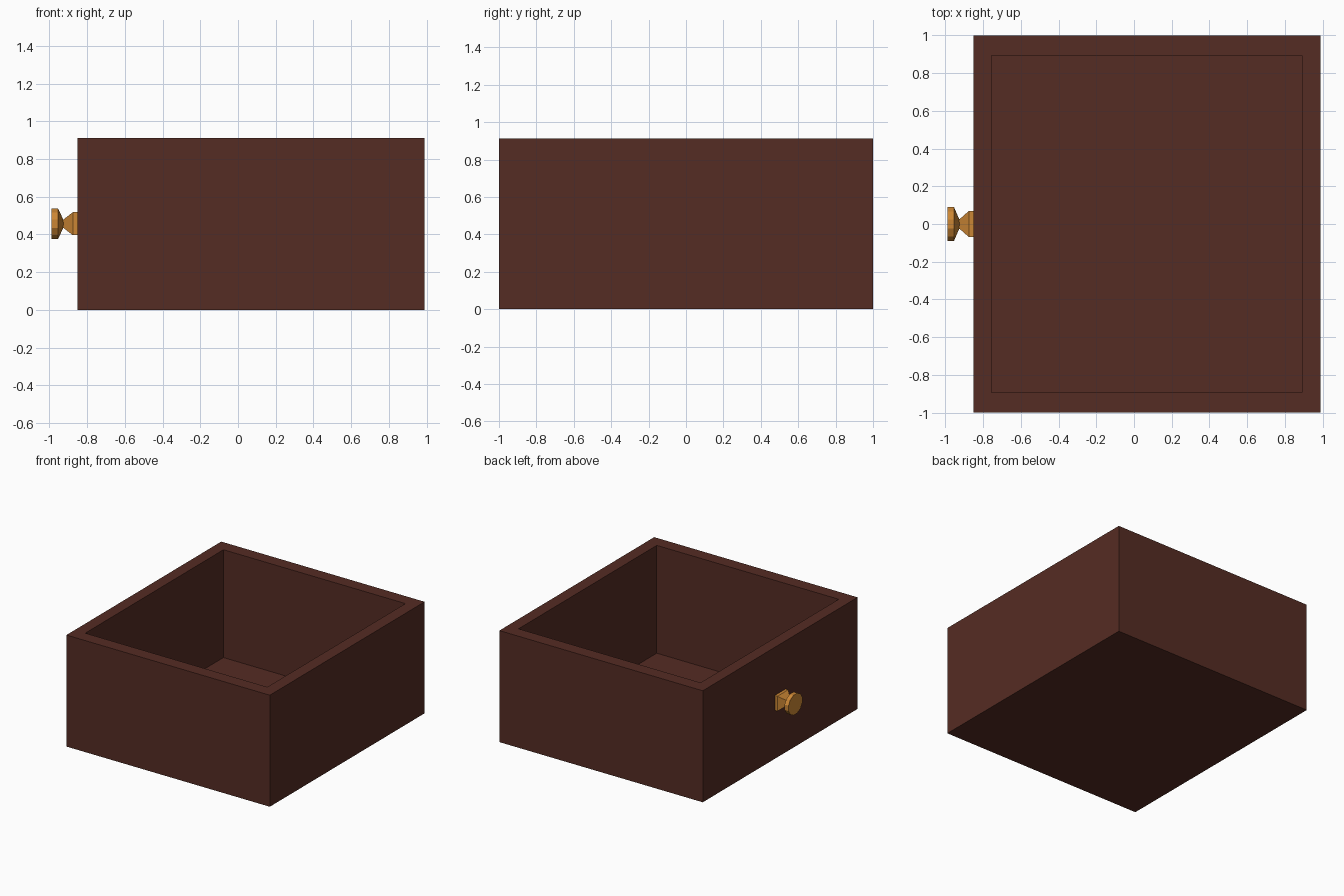
import bpy, bmesh, math

if "Cube" in bpy.data.objects:
    bpy.data.objects.remove(bpy.data.objects["Cube"])


def material(name, rgb):
    m = bpy.data.materials.new(name)
    m.diffuse_color = (*rgb, 1.0)
    m.use_nodes = True
    m.node_tree.nodes["Principled BSDF"].inputs["Base Color"].default_value = m.diffuse_color
    return m


def finish(name, bm, mat):
    bmesh.ops.recalc_face_normals(bm, faces=bm.faces[:])
    me = bpy.data.meshes.new(name)
    bm.to_mesh(me)
    bm.free()
    me.materials.append(mat)
    ob = bpy.data.objects.new(name, me)
    bpy.context.collection.objects.link(ob)
    return ob


def rect(bm, x0, x1, y0, y1, z):
    return [bm.verts.new((x, y, z)) for x, y in ((x0, y0), (x1, y0), (x1, y1), (x0, y1))]


def loft(bm, rings):
    # bridge consecutive rings and cap both ends
    for a, b in zip(rings, rings[1:]):
        n = len(a)
        for i in range(n):
            j = (i + 1) % n
            bm.faces.new((a[i], a[j], b[j], b[i]))
    bm.faces.new(rings[0])
    bm.faces.new(rings[-1])


wood = material("dark_brown_wood", (0.091, 0.025, 0.017))
brass = material("golden_brass", (0.60, 0.24, 0.035))

# open drawer box: outer walls, rim, inner walls and thin floor
bm = bmesh.new()
outer = (-0.852, 0.988, -1.0, 1.0)
inner = (-0.757, 0.89, -0.893, 0.893)
loft(bm, [rect(bm, *outer, 0.0), rect(bm, *outer, 0.912),
          rect(bm, *inner, 0.912), rect(bm, *inner, 0.03)])
finish("drawer_box", bm, wood)

KNOB_Z = 0.457


def knob_ring(bm, x, ry, rz, sides):
    ring = []
    k = 1 / math.cos(math.pi / sides)  # radii measured to the flats
    for i in range(sides):
        a = 2 * math.pi * (i + 0.5) / sides
        ring.append(bm.verts.new((x, k * ry * math.cos(a), KNOB_Z + k * rz * math.sin(a))))
    return ring


# square knob base tapering to a narrow neck
bm = bmesh.new()
loft(bm, [knob_ring(bm, x, ry, rz, 4) for x, ry, rz in
          ((-0.852, 0.069, 0.061), (-0.876, 0.069, 0.061), (-0.93, 0.021, 0.019))])
finish("knob_base", bm, brass)

# twelve-sided knob head flaring out from the neck
bm = bmesh.new()
loft(bm, [knob_ring(bm, x, ry, rz, 12) for x, ry, rz in
          ((-0.925, 0.021, 0.019), (-0.955, 0.09, 0.082), (-0.99, 0.09, 0.082))])
finish("knob_head", bm, brass)
